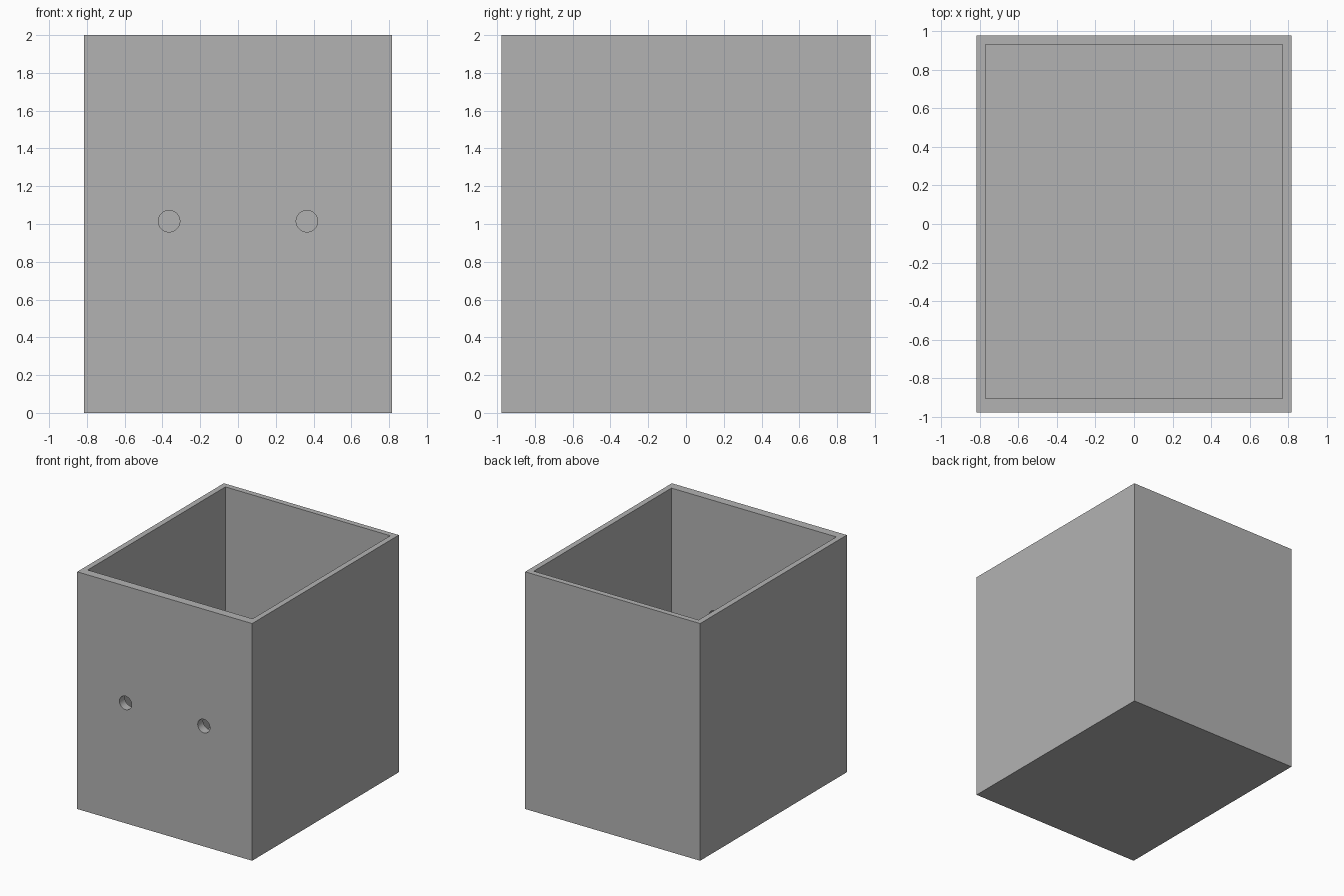
import bpy, math

if "Cube" in bpy.data.objects:
    bpy.data.objects.remove(bpy.data.objects["Cube"])

W, D, H = 1.632, 1.954, 2.0          # outer size
SIDE, FRONT, FLOOR = 0.047, 0.073, 0.047
HOLE_X, HOLE_Z, HOLE_R = 0.365, 1.015, 0.057

grey = bpy.data.materials.new("plain grey")
grey.diffuse_color = (0.45, 0.45, 0.45, 1)
grey.use_nodes = True
grey.node_tree.nodes["Principled BSDF"].inputs["Base Color"].default_value = grey.diffuse_color


def box(name, lo, hi):
    bpy.ops.mesh.primitive_cube_add(size=1, location=[(a + b) / 2 for a, b in zip(lo, hi)])
    ob = bpy.context.object
    ob.name = name
    ob.scale = [b - a for a, b in zip(lo, hi)]
    bpy.ops.object.transform_apply(location=True, rotation=False, scale=True)
    ob.data.materials.append(grey)
    return ob


def cut(target, cutter):
    mod = target.modifiers.new(cutter.name, 'BOOLEAN')
    mod.operation, mod.solver, mod.object = 'DIFFERENCE', 'EXACT', cutter
    bpy.context.view_layer.objects.active = target
    bpy.ops.object.modifier_apply(modifier=mod.name)
    bpy.data.objects.remove(cutter)


# Open-topped container with a thicker front wall
container = box("container", (-W / 2, -D / 2, 0), (W / 2, D / 2, H))
cut(container, box("cavity_cutter", (-W / 2 + SIDE, -D / 2 + FRONT, FLOOR),
                   (W / 2 - SIDE, D / 2 - SIDE, H + 0.2)))

# Two round holes through the front wall
for side in (-1, 1):
    bpy.ops.mesh.primitive_cylinder_add(vertices=48, radius=HOLE_R, depth=0.3,
                                        location=(side * HOLE_X, -D / 2, HOLE_Z),
                                        rotation=(math.pi / 2, 0, 0))
    hole = bpy.context.object
    hole.name = "hole_cutter"
    hole.data.materials.append(grey)
    cut(container, hole)

bpy.ops.object.select_all(action='DESELECT')
container.select_set(True)
bpy.context.view_layer.objects.active = container
bpy.ops.object.shade_smooth_by_angle(angle=math.radians(30))
